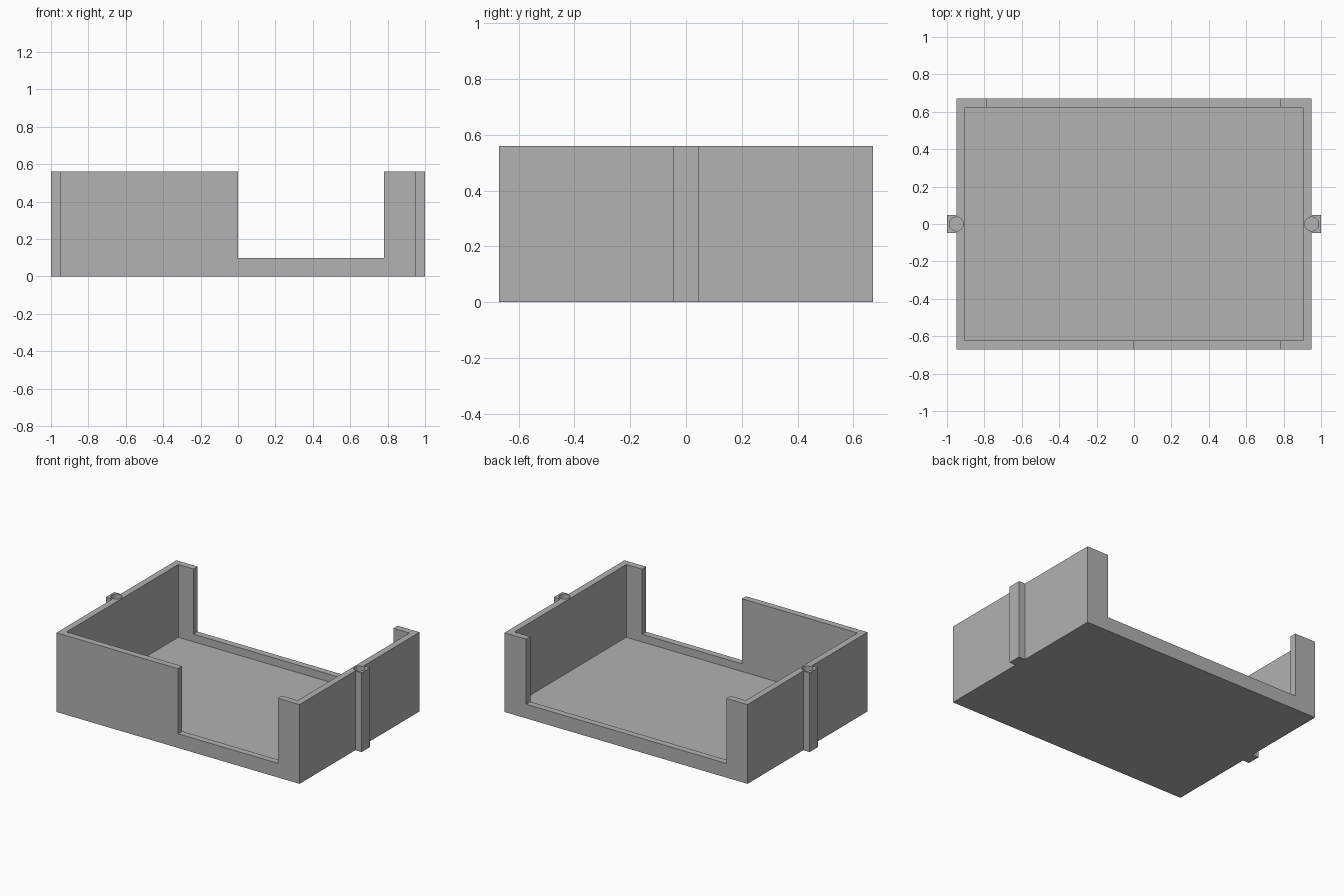
import bpy
import bmesh
import math

cube = bpy.data.objects.get("Cube")
if cube:
    bpy.data.objects.remove(cube, do_unlink=True)

WX, WY, H = 0.95, 0.67, 0.56      # outer half sizes and height
WALL, FLOOR, SILL = 0.046, 0.046, 0.10
POST = 0.047                      # half width of the side posts
HOLE_R, HOLE_DEPTH = 0.037, 0.2

grey = bpy.data.materials.new("plain_grey")
grey.use_nodes = True
colour = (0.445, 0.445, 0.445, 1)
grey.diffuse_color = colour
grey.node_tree.nodes["Principled BSDF"].inputs["Base Color"].default_value = colour


def prism(name, outline, z0, z1):
    """Extrude a flat outline from z0 to z1."""
    bm = bmesh.new()
    base = bm.faces.new([bm.verts.new((x, y, z0)) for x, y in outline])
    top = bmesh.ops.extrude_face_region(bm, geom=[base])["geom"]
    bmesh.ops.translate(bm, vec=(0, 0, z1 - z0),
                        verts=[v for v in top if isinstance(v, bmesh.types.BMVert)])
    bmesh.ops.recalc_face_normals(bm, faces=bm.faces)
    mesh = bpy.data.meshes.new(name)
    bm.to_mesh(mesh)
    bm.free()
    obj = bpy.data.objects.new(name, mesh)
    bpy.context.collection.objects.link(obj)
    return obj


def rect(x0, x1, y0, y1):
    return [(x0, y0), (x1, y0), (x1, y1), (x0, y1)]


def circle(cx, r, n=32):
    return [(cx + r * math.cos(2 * math.pi * i / n), r * math.sin(2 * math.pi * i / n))
            for i in range(n)]


# Body outline with a post bulging from each side
half = [(WX, -WY), (WX, -POST), (1, -POST), (1, POST), (WX, POST), (WX, WY)]
tray = prism("open_tray", half + [(-x, -y) for x, y in half], 0, H)
tray.data.materials.append(grey)

# Cavity, front and back openings, and a blind hole in each post
ix, iy = WX - WALL, WY - WALL
cutters = [
    prism("cavity_cutter", rect(-ix, ix, -iy, iy), FLOOR, 1),
    prism("front_opening_cutter", rect(0, 0.78, -1, -0.5), SILL, 1),
    prism("back_opening_cutter", rect(-0.785, 0.78, 0.5, 1), SILL, 1),
]
for side in (-1, 1):
    cutters.append(prism("pin_hole_cutter", circle(side * WX, HOLE_R), H - HOLE_DEPTH, 1))

for cutter in cutters:
    cutter.hide_render = True
    mod = tray.modifiers.new(cutter.name, 'BOOLEAN')
    mod.operation = 'DIFFERENCE'
    mod.solver = 'EXACT'
    mod.object = cutter

# Bake the cuts and drop the cutters
bpy.context.view_layer.update()
graph = bpy.context.evaluated_depsgraph_get()
result = bpy.data.meshes.new_from_object(tray.evaluated_get(graph))
tray.modifiers.clear()
tray.data = result
result.name = "open_tray"
result.materials.clear()
result.materials.append(grey)
for poly in result.polygons:
    poly.material_index = 0
for cutter in cutters:
    bpy.data.objects.remove(cutter, do_unlink=True)

# Smooth only the round holes
bpy.ops.object.select_all(action='DESELECT')
tray.select_set(True)
bpy.context.view_layer.objects.active = tray
bpy.ops.object.shade_smooth_by_angle(angle=math.radians(30))
